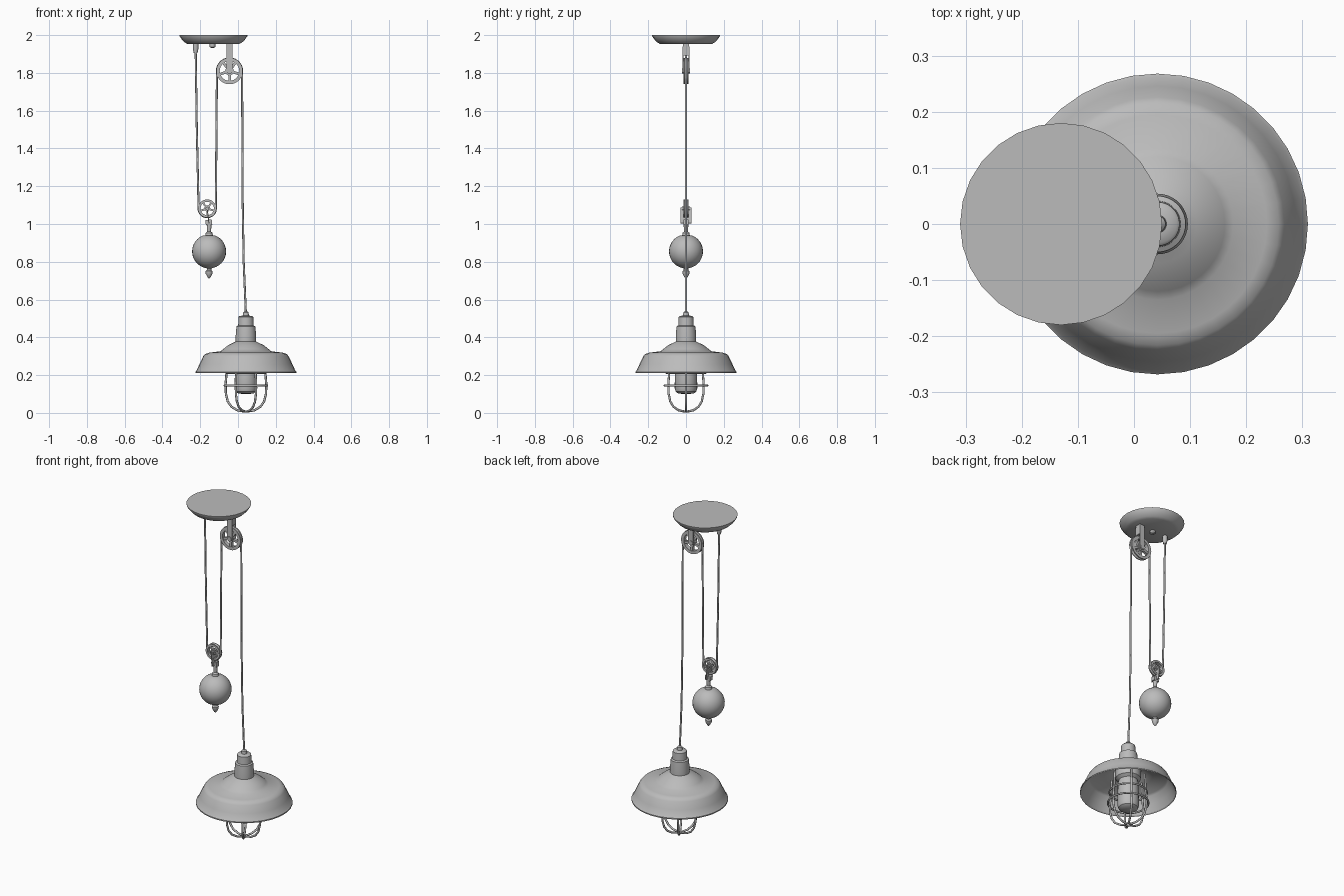
import bpy, bmesh, math
from math import sin, cos, pi, radians
from mathutils import Vector, Matrix

if "Cube" in bpy.data.objects:
    bpy.data.objects.remove(bpy.data.objects["Cube"])

grey = bpy.data.materials.new("satin grey")
grey.use_nodes = True
grey.diffuse_color = (0.5, 0.5, 0.5, 1)
grey.node_tree.nodes["Principled BSDF"].inputs["Base Color"].default_value = (0.5, 0.5, 0.5, 1)


def finish(obj, angle=35):
    obj.data.materials.append(grey)
    bpy.ops.object.select_all(action="DESELECT")
    obj.select_set(True)
    bpy.context.view_layer.objects.active = obj
    bpy.ops.object.shade_smooth_by_angle(angle=radians(angle))
    return obj


def from_bmesh(name, bm, angle=35):
    bmesh.ops.recalc_face_normals(bm, faces=bm.faces)
    mesh = bpy.data.meshes.new(name)
    bm.to_mesh(mesh)
    bm.free()
    obj = bpy.data.objects.new(name, mesh)
    bpy.context.collection.objects.link(obj)
    return finish(obj, angle)


def lathe(name, profile, x, z=0, segments=24, angle=35, axis="Z", closed=False):
    """Revolve (radius, height) points around the z axis, or around y."""
    bm = bmesh.new()
    verts = [bm.verts.new((r, 0, h)) for r, h in profile]
    pairs = list(zip(verts, verts[1:])) + ([(verts[-1], verts[0])] if closed else [])
    edges = [bm.edges.new(p) for p in pairs]
    bmesh.ops.spin(bm, geom=verts + edges, cent=(0, 0, 0), axis=(0, 0, 1),
                   angle=2 * pi, steps=segments, use_duplicate=False)
    bmesh.ops.remove_doubles(bm, verts=bm.verts, dist=0.0003)
    if axis == "Y":
        bm.transform(Matrix.Rotation(pi / 2, 4, "X"))
    bm.transform(Matrix.Translation((x, 0, z)))
    return from_bmesh(name, bm, angle)


def tube(name, paths, radius, sides=2, closed=False):
    """Sweep a round section along one or more polylines."""
    curve = bpy.data.curves.new(name, "CURVE")
    curve.dimensions = "3D"
    curve.bevel_depth = radius
    curve.bevel_resolution = sides
    curve.use_fill_caps = not closed
    for path in paths:
        spline = curve.splines.new("POLY")
        spline.points.add(len(path) - 1)
        spline.use_cyclic_u = closed
        for point, co in zip(spline.points, path):
            point.co = (*co, 1)
    temp = bpy.data.objects.new(name, curve)
    bpy.context.collection.objects.link(temp)
    bpy.context.view_layer.update()
    mesh = bpy.data.meshes.new_from_object(temp.evaluated_get(bpy.context.evaluated_depsgraph_get()))
    bpy.data.objects.remove(temp)
    obj = bpy.data.objects.new(name, mesh)
    bpy.context.collection.objects.link(obj)
    mesh.materials.clear()
    return finish(obj, 60)


def add_box(bm, center, size, rotation=None):
    matrix = Matrix.Translation(center) @ (rotation or Matrix()) @ Matrix.Diagonal((*size, 1))
    bmesh.ops.create_cube(bm, size=1, matrix=matrix)


def pulley(name, x, z, r, tip, width):
    """Grooved five-spoke wheel held by a fork that runs to the tip point."""
    t = 0.012
    lathe(name + "_rim", [(r, -t), (r, -t * .6), (r * .88, 0), (r, t * .6), (r, t),
                          (r * .74, t), (r * .74, -t)], x, z, 28, axis="Y", closed=True)
    lathe(name + "_axle", [(0, -.022), (r * .2, -.022), (r * .2, -t), (r * .33, -t),
                           (r * .33, t), (r * .2, t), (r * .2, .022), (0, .022)],
          x, z, 16, axis="Y")
    bm = bmesh.new()
    for i in range(5):
        turn = Matrix.Rotation(2 * pi * i / 5 + .3, 4, "Y")
        center = Vector((x, 0, z)) + turn @ Vector((r * .52, 0, 0))
        add_box(bm, center, (r * .55, t * 1.4, r * .2), turn)
    from_bmesh(name + "_spokes", bm)
    # fork cheeks and the bridge joining them
    axis = Vector((tip[0] - x, 0, tip[1] - z))
    turn = axis.to_track_quat("Z", "Y").to_matrix().to_4x4()
    length = axis.length
    bm = bmesh.new()
    for side in (-1, 1):
        middle = Vector((x, side * .016, z)) + axis * .42
        add_box(bm, middle, (width, .005, length * .96), turn)
    bridge = r + .012
    add_box(bm, Vector((x, 0, z)) + axis * ((bridge + length) / 2 / length),
            (width, .034, length - bridge), turn)
    from_bmesh(name + "_fork", bm)


# ceiling canopy with its small fittings
CX, LX = -0.13, 0.042
lathe("ceiling_canopy", [(0, 2), (.18, 2), (.179, 1.994), (.165, 1.974), (.15, 1.96),
                         (.135, 1.952), (0, 1.952)], CX, segments=28)
lathe("canopy_screw", [(0, 1.953), (.015, 1.953), (.015, 1.938), (.009, 1.933), (0, 1.933)],
      -0.135, segments=12)
lathe("cord_anchor", [(0, 1.953), (.014, 1.953), (.014, 1.925), (.01, 1.905), (0, 1.905)],
      -0.224, segments=12)

# pulleys
UP, LOW = (-0.045, 1.81, .07), (-0.163, 1.082, .048)
pulley("upper_pulley", *UP, (-0.045, 1.955), .034)
pulley("lower_pulley", *LOW, (-0.153, .995), .026)

# one cord running round both wheels and down to the lamp
def arc(wheel, start, end):
    x, z, r = wheel
    steps = [radians(start + (end - start) * i / 16) for i in range(17)]
    return [(x + r * .95 * cos(a), 0, z + r * .95 * sin(a)) for a in steps]

cord = [(-0.224, 0, 1.91), (-0.218, 0, 1.5)] + arc(LOW, 180, 360)
cord += arc(UP, 180, 0) + [(.025, 0, 1.1), (.03, 0, .8), (LX, 0, .52)]
tube("hanging_cord", [cord], .0055)

# counterweight ball with neck and finial
ball = [(.09 * sin(a), .855 + .09 * cos(a)) for a in [pi * i / 16 for i in range(2, 15)]]
lathe("counterweight", [(0, 1.005), (.012, 1.005), (.012, .985), (.01, .96), (.018, .953),
                        (.02, .94)] + ball +
      [(.012, .765), (.012, .757), (.019, .75), (.018, .737), (.008, .718), (0, .71)],
      -0.153, segments=28)

# lamp shade: thin spun shell with stepped neck
lathe("lamp_shade", [(.262, .215), (.268, .21), (.268, .217), (.262, .223), (.246, .258),
                     (.226, .3), (.216, .312), (.195, .319), (.135, .326), (.12, .338),
                     (.095, .358), (.07, .37), (.054, .378), (.054, .41), (.05, .458),
                     (.041, .463), (.039, .508), (.034, .513), (.016, .515), (.014, .532),
                     (.007, .538), (0, .538)], LX, segments=36, angle=40)
lathe("shade_lining", [(.262, .215), (.242, .258), (.222, .296), (.212, .306), (.135, .318),
                       (.09, .35), (.05, .37), (0, .37)], LX, segments=36, angle=40)

# glass jar and its holder
lathe("lamp_holder", [(0, .365), (.07, .365), (.07, .3), (.05, .285), (0, .285)], LX)
lathe("glass_jar", [(.048, .3), (.058, .27), (.06, .13), (.054, .112), (.04, .102), (0, .1)], LX)

# wire cage: six ribs joined by hoops
profile = [(.098, .31), (.102, .22), (.108, .15), (.106, .1), (.096, .06),
           (.076, .032), (.045, .014), (.012, .008)]
tube("cage_ribs", [[(LX + r * cos(a), r * sin(a), z) for r, z in profile]
                   for a in [pi * i / 3 for i in range(6)]], .006)
for name, r, z in (("cage_hoop", .113, .145), ("cage_top_hoop", .104, .212),
                   ("cage_bottom_hoop", .014, .008)):
    tube(name, [[(LX + r * cos(a), r * sin(a), z)
                 for a in [2 * pi * i / 32 for i in range(32)]]], .0055, closed=True)
